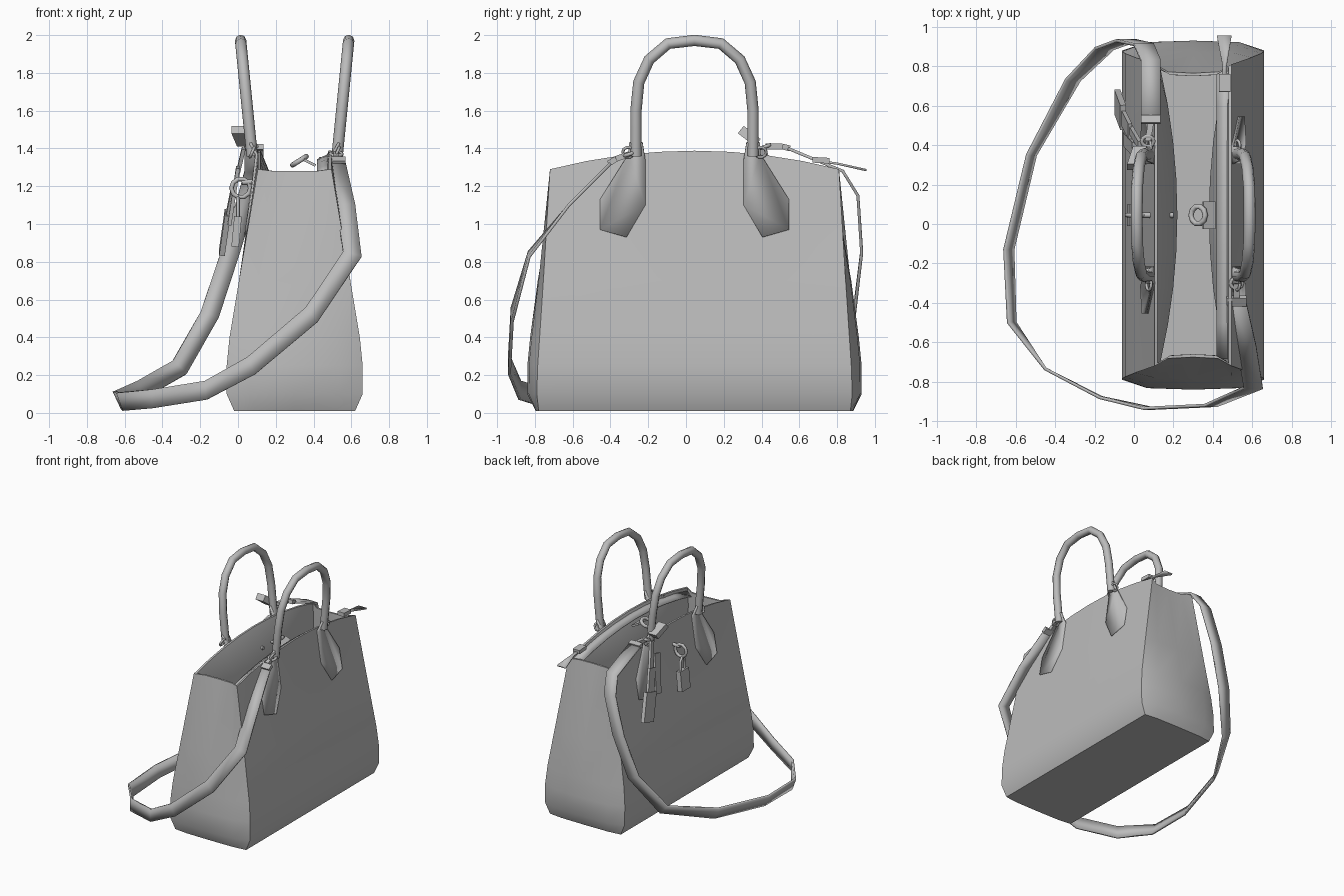
import bpy
import bmesh
from math import cos, sin, radians, pi
from mathutils import Vector

cube = bpy.data.objects.get("Cube")
if cube:
    bpy.data.objects.remove(cube, do_unlink=True)

leather = bpy.data.materials.new("grey_leather")
leather.use_nodes = True
GREY = (0.5, 0.5, 0.5, 1)
leather.diffuse_color = GREY
leather.node_tree.nodes["Principled BSDF"].inputs["Base Color"].default_value = GREY

CX, CY = 0.30, 0.045
# body rows: height, half depth, half length of panel, half length at gusset middle
ROWS = [(0.01, 0.32, 0.825, 0.84), (0.10, 0.36, 0.835, 0.885), (0.25, 0.36, 0.83, 0.885),
        (0.4, 0.345, 0.82, 0.87), (0.7, 0.295, 0.80, 0.83), (1.29, 0.195, 0.765, 0.72)]


def finish(obj, angle=35):
    bpy.ops.object.select_all(action="DESELECT")
    obj.select_set(True)
    bpy.context.view_layer.objects.active = obj
    bpy.ops.object.shade_smooth_by_angle(angle=radians(angle))
    return obj


def add_mesh(name, verts, faces, thickness=0, angle=35):
    mesh = bpy.data.meshes.new(name)
    mesh.from_pydata([tuple(v) for v in verts], [], faces)
    bm = bmesh.new()
    bm.from_mesh(mesh)
    bmesh.ops.recalc_face_normals(bm, faces=bm.faces)
    bm.to_mesh(mesh)
    bm.free()
    mesh.materials.append(leather)
    obj = bpy.data.objects.new(name, mesh)
    bpy.context.collection.objects.link(obj)
    if thickness:
        mod = obj.modifiers.new("thickness", "SOLIDIFY")
        mod.thickness = thickness
        mod.offset = 0
    return finish(obj, angle)


def tube(name, points, radius, closed=False):
    curve = bpy.data.curves.new(name, "CURVE")
    curve.dimensions = "3D"
    curve.bevel_depth = radius
    curve.bevel_resolution = 2
    curve.use_fill_caps = True
    spline = curve.splines.new("POLY")
    spline.points.add(len(points) - 1)
    for p, co in zip(spline.points, points):
        p.co = (*co, 1)
    spline.use_cyclic_u = closed
    curve.materials.append(leather)
    obj = bpy.data.objects.new(name, curve)
    bpy.context.collection.objects.link(obj)
    return obj


def ring(name, centre, u, v, radius, wire):
    c, u, v = Vector(centre), Vector(u), Vector(v)
    tube(name, [c + radius * (cos(k * pi / 5) * u + sin(k * pi / 5) * v) for k in range(10)], wire, True)


def box(name, start, end, across, width, depth):
    # box running from start to end, with its width along across
    a, b, w = Vector(start), Vector(end), Vector(across).normalized()
    n = (b - a).cross(w).normalized()
    verts = [p + w * i * width / 2 + n * j * depth / 2
             for p in (a, b) for i, j in ((-1, -1), (1, -1), (1, 1), (-1, 1))]
    faces = [(0, 1, 2, 3), (4, 5, 6, 7)] + [(i, (i + 1) % 4, (i + 1) % 4 + 4, i + 4) for i in range(4)]
    return add_mesh(name, verts, faces)


def half_depth(z):
    for a, b in zip(ROWS, ROWS[1:]):
        if z <= b[0]:
            f = (z - a[0]) / (b[0] - a[0])
            return a[1] + f * (b[1] - a[1])
    return ROWS[-1][1]


# body shell: outside rows, rim, pinched lining, floor
STEPS = [k / 4 for k in range(-4, 5)]
GUSSET = ((0.65, 0.85), (0, 1), (-0.65, 0.85))


def loop(z, hx, hy, g, arch=0, pinch=0):
    pts = []
    for side in (1, -1):
        for t in STEPS:
            bow = 1 - t * t
            pts.append((CX + side * (hx - pinch * bow), CY + side * t * hy, z + arch * bow))
        for s, f in GUSSET:
            pts.append((CX + side * s * hx, CY + side * (hy + (g - hy) * f), z - arch * f * 0.1))
    return pts


loops = [loop(*row) for row in ROWS[:-1]]
loops += [loop(*ROWS[-1], arch=0.098),
          loop(1.29, 0.18, 0.75, 0.705, arch=0.098),
          loop(1.15, 0.165, 0.74, 0.705, pinch=0.085),
          loop(0.06, 0.27, 0.78, 0.78)]
n = len(loops[0])
faces = [(r * n + i, r * n + (i + 1) % n, (r + 1) * n + (i + 1) % n, (r + 1) * n + i)
         for r in range(len(loops) - 1) for i in range(n)]
faces += [tuple(range(n)), tuple(range((len(loops) - 1) * n, len(loops) * n))]
add_mesh("bag_body", [p for lp in loops for p in lp], faces)

# zip band inside one panel, with its pull tab
band = [(x, CY + t * 0.73, 1.275 + d + 0.095 * (1 - t * t)) for t in STEPS for x, d in ((0.42, -0.03), (0.485, 0))]
add_mesh("zip_band", band, [(2 * i, 2 * i + 1, 2 * i + 3, 2 * i + 2) for i in range(8)], 0.008)
tab = [(0.44, 0.68, 1.335), (0.48, 0.68, 1.335), (0.47, 0.8, 1.32), (0.495, 0.955, 1.285),
       (0.42, 0.955, 1.285), (0.45, 0.8, 1.32)]
add_mesh("zip_pull", tab, [(0, 1, 2, 5), (5, 2, 3, 4)], 0.012)
box("zip_slider", (0.46, 0.67, 1.34), (0.46, 0.76, 1.335), (1, 0, 0), 0.06, 0.03)

# handles and the leather flaps that hold them
ARC = [(0.31, 1.36), (0.31, 1.5), (0.31, 1.6), (0.295, 1.75), (0.24, 1.87), (0.14, 1.955), (0, 1.972)]
FLAP = [(0.26, 1.34), (0.26, 1.1), (0.36, 0.93), (0.5, 0.97), (0.5, 1.13), (0.35, 1.37)]
for side, label in ((1, "left"), (-1, "right")):
    path = [(y, z) for y, z in ARC] + [(-y, z) for y, z in ARC[-2::-1]]
    tube(label + "_handle", [(CX + side * (0.225 + (z - 1.36) * 0.1), CY + y, z) for y, z in path], 0.03)
    for end, where in ((1, "back"), (-1, "front")):
        def on_panel(y, z, out=0.006):
            return (CX + side * (half_depth(z) + out), CY + end * y, z)
        pts = [on_panel(y, z) for y, z in FLAP]
        pts += [on_panel(0.345, 1.43, 0.04), on_panel(0.275, 1.43, 0.04)]
        add_mesh(f"{label}_{where}_flap", pts, [(0, 1, 2, 3, 4, 5), (0, 5, 6, 7)], 0.014)
        ring(f"{label}_{where}_ring", on_panel(0.35, 1.38, 0.03), (0, 1, 0), (0.4, 0, 0.9), 0.03, 0.008)

# shoulder strap: centre and tilt of its width
STRAP = [(0.52, -0.40, 1.32, 0), (0.57, -0.62, 1.1, 0), (0.605, -0.83, 0.84, 15), (0.39, -0.92, 0.52, 50),
         (0.07, -0.935, 0.25, 65), (-0.17, -0.88, 0.12, 85), (-0.45, -0.735, 0.075, 90), (-0.62, -0.5, 0.06, 70),
         (-0.635, -0.13, 0.07, 65), (-0.52, 0.35, 0.12, 65), (-0.31, 0.73, 0.24, 45), (-0.15, 0.89, 0.52, 20),
         (-0.04, 0.93, 0.85, 5), (0.05, 0.91, 1.15, 0), (0.085, 0.83, 1.28, 0), (0.085, 0.54, 1.4, 0)]
edges = []
for x, y, z, tilt in STRAP:
    w = Vector((cos(radians(tilt)), 0, -sin(radians(tilt)))) * 0.05
    edges += [Vector((x, y, z)) - w, Vector((x, y, z)) + w]
add_mesh("shoulder_strap", edges, [(2 * i, 2 * i + 1, 2 * i + 3, 2 * i + 2) for i in range(len(STRAP) - 1)],
         0.016, 25)

# strap clips
for label, a, b, c in (("left", (0.52, -0.41, 1.32), (0.52, -0.37, 1.345), (0.52, -0.3, 1.37)),
                       ("right", (0.085, 0.55, 1.4), (0.085, 0.51, 1.41), (0.07, 0.42, 1.41))):
    box(label + "_strap_end", a, b, (1, 0, 0), 0.1, 0.03)
    box(label + "_clip", b, c, (1, 0, 0), 0.03, 0.03)
    ring(label + "_clip_ring", c, (1, 0, 0), (0, 0.9, 0.3), 0.03, 0.01)

# padlock, its eyelet post and the turn lock
box("padlock_body", (-0.015, CY, 0.88), (0.0, CY, 1.04), (0, 1, 0), 0.11, 0.04)
HOOK = [(-0.03, 1.03), (-0.03, 1.11), (0, 1.15), (0.03, 1.11), (0.03, 1.03)]
tube("padlock_shackle", [(0.0, CY + y, z) for y, z in HOOK], 0.01)
ring("padlock_loop", (0.015, CY, 1.19), (1, 0, 0), (0, 0, 1), 0.05, 0.012)
tube("eyelet_post", [(0.02, CY, 1.22), (0.2, CY, 1.23)], 0.014)
box("turn_lock_plate", (0.41, CY, 1.31), (0.35, CY, 1.34), (0, 1, 0), 0.14, 0.015)
ring("turn_lock_ring", (0.325, CY, 1.335), (0.8, 0, 0.5), (0, 1, 0), 0.045, 0.014)

# hanging key tag and its knot
box("tag_cord", (0.03, 0.4, 1.4), (-0.04, 0.52, 1.1), (0, 1, 0.3), 0.04, 0.02)
box("tag_sleeve", (-0.02, 0.47, 1.22), (-0.06, 0.55, 1.02), (0, 1, 0.3), 0.08, 0.02)
box("key_tag", (-0.055, 0.54, 1.06), (-0.085, 0.62, 0.85), (0, 1, 0.3), 0.13, 0.03)
box("small_tag", (-0.0, 0.38, 1.3), (-0.045, 0.43, 1.0), (0, 1, 0.2), 0.07, 0.02)
box("tag_knot", (0.0, 0.29, 1.5), (0.03, 0.38, 1.43), (1, 0, 0), 0.07, 0.05)
